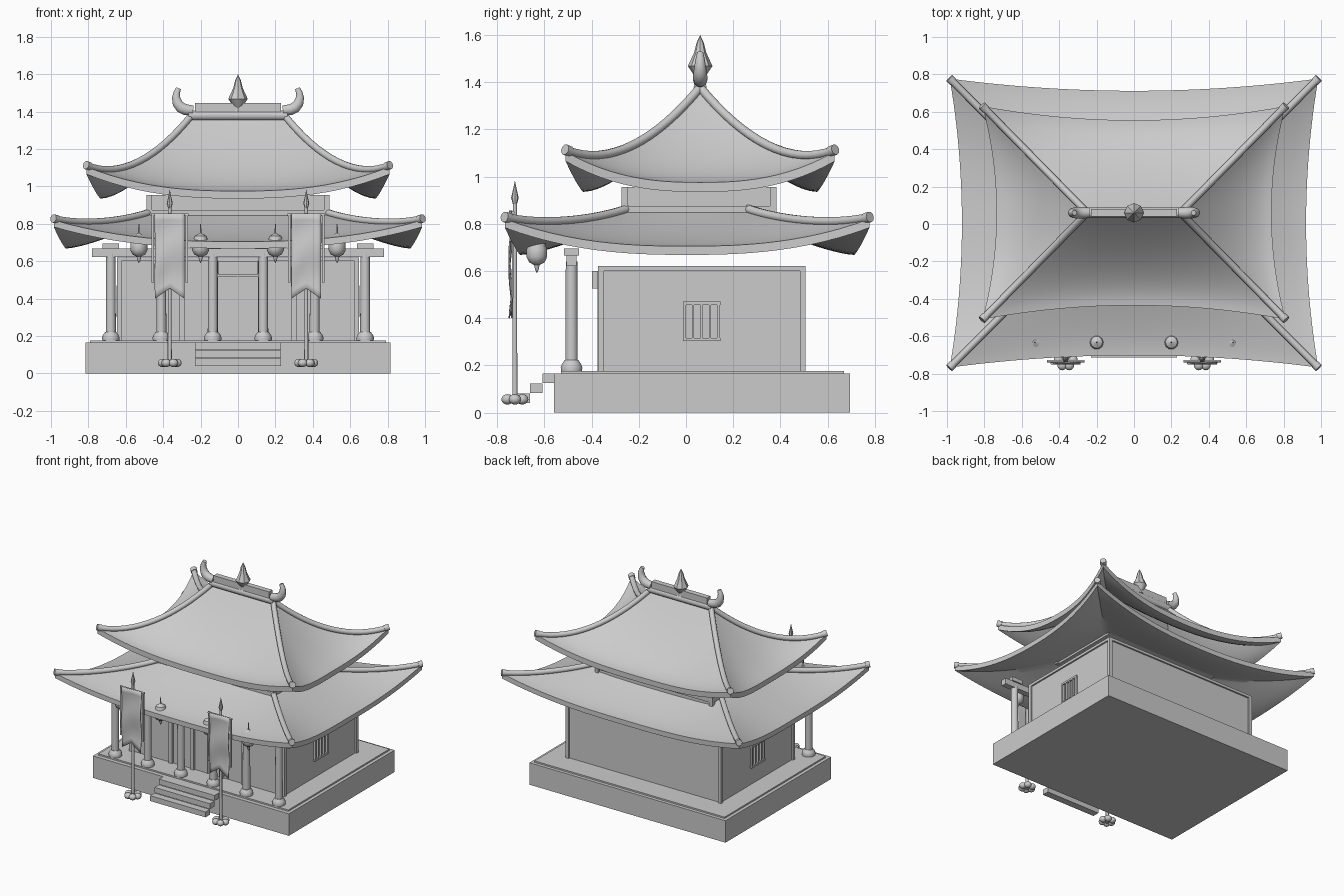
import bpy, bmesh, math
from mathutils import Vector

if "Cube" in bpy.data.objects:
    bpy.data.objects.remove(bpy.data.objects["Cube"])


def finish(name, bm, angle=None):
    bmesh.ops.recalc_face_normals(bm, faces=bm.faces[:])
    me = bpy.data.meshes.new(name)
    bm.to_mesh(me)
    bm.free()
    ob = bpy.data.objects.new(name, me)
    bpy.context.collection.objects.link(ob)
    if angle:
        me.shade_smooth()
        me.set_sharp_from_angle(angle=math.radians(angle))
    return ob


def box(name, x0, x1, y0, y1, z0, z1):
    bm = bmesh.new()
    bmesh.ops.create_cube(bm, size=1)
    for v in bm.verts:
        v.co = Vector(((x0 + x1) / 2 + v.co.x * (x1 - x0), (y0 + y1) / 2 + v.co.y * (y1 - y0),
                       (z0 + z1) / 2 + v.co.z * (z1 - z0)))
    return finish(name, bm)


def lathe(name, prof, x, y, n=12):
    bm = bmesh.new()
    rings = [[bm.verts.new((x + r * math.cos(2 * math.pi * i / n), y + r * math.sin(2 * math.pi * i / n), z))
              for i in range(n)] for r, z in prof]
    for a, b in zip(rings, rings[1:]):
        for i in range(n):
            bm.faces.new((a[i], a[(i + 1) % n], b[(i + 1) % n], b[i]))
    bm.faces.new(rings[0])
    bm.faces.new(rings[-1])
    bmesh.ops.remove_doubles(bm, verts=bm.verts[:], dist=1e-5)
    return finish(name, bm, 40)


def tube(name, pts, radius, scales=None, res=3):
    cu = bpy.data.curves.new(name, 'CURVE')
    cu.dimensions = '3D'
    cu.bevel_depth = radius
    cu.bevel_resolution = res
    cu.use_fill_caps = True
    sp = cu.splines.new('POLY')
    sp.points.add(len(pts) - 1)
    for i, p in enumerate(pts):
        sp.points[i].co = (*p, 1)
        sp.points[i].radius = scales[i] if scales else 1
    tmp = bpy.data.objects.new(name + "_path", cu)
    bpy.context.collection.objects.link(tmp)
    dg = bpy.context.evaluated_depsgraph_get()
    me = bpy.data.meshes.new_from_object(tmp.evaluated_get(dg))
    bpy.data.objects.remove(tmp)
    bm = bmesh.new()
    bm.from_mesh(me)
    bmesh.ops.remove_doubles(bm, verts=bm.verts[:], dist=1e-5)
    return finish(name, bm, 50)


# swept hip roof: inner rectangle a, outer rectangle b, eaves lifted at the corners
def roof(name, cy, a, b, z_in, z_eave, lift, power, lift_pow, flare, thick, closed):
    N, M = 24, 14

    def point(t, side, s):
        hx, hy = a[0] + (b[0] - a[0]) * t, a[1] + (b[1] - a[1]) * t
        f = flare * t * t * (1 - s * s)
        x, y = [(s * hx, f - hy), (hx - f, s * hy), (-s * hx, hy - f), (f - hx, -s * hy)][side]
        sag = 1 - max(0.0, 1 - t) ** power
        z = z_in + (z_eave - z_in) * sag + lift * t ** lift_pow * abs(s) ** 2.5
        return Vector((x, y + cy, z))

    bm = bmesh.new()
    layers = [(i / M, 0) for i in range(M + 1)] + [(i / M, thick) for i in range(M, -1, -1)]
    rings = [[bm.verts.new(point(t, k // N, -1 + 2 * (k % N) / N) - Vector((0, 0, d)))
              for k in range(4 * N)] for t, d in layers]
    for p, q in zip(rings, rings[1:] + ([rings[0]] if closed else [])):
        for k in range(4 * N):
            j = (k + 1) % (4 * N)
            bm.faces.new((p[k], q[k], q[j], p[j]))
    bmesh.ops.remove_doubles(bm, verts=bm.verts[:], dist=1e-5)
    finish(name, bm, 35)
    # round hip ridges with a thicker end cap
    for side in range(4):
        ts = [i / 16 for i in range(16)] + [0.965, 0.966, 1.005]
        pts = [point(t, side, -1) + Vector((0, 0, 0.008)) for t in ts]
        tube(name + "_hip_ridge", pts, 0.019, [1] * 17 + [1.2] * 2)


# stone platform and steps
box("platform", -.815, .815, -.56, .695, 0, .165)
box("platform_top", -.79, .79, -.53, .67, .165, .176)
for i in range(3):
    y = -.555 - .053 * i
    box("step", -.23, .23, y - .053, y, .125 - .042 * i, .165 - .042 * i)

# main hall with frame
box("hall_wall", -.635, .635, -.36, .495, .17, .61)
for x in (-.635, .635):
    for y in (-.36, .495):
        box("hall_corner_post", x - .012, x + .012, y - .012, y + .012, .17, .62)
    box("hall_side_rail", x - .012, x + .012, -.36, .495, .60, .62)
for y in (-.36, .495):
    box("hall_rail", -.635, .635, y - .012, y + .012, .60, .62)
for x in (-.3, -.12, .12, .3):
    box("door_post", x - .014, x + .014, -.374, -.35, .175, .60)
box("door_lintel", -.12, .12, -.372, -.35, .515, .535)
box("door_seam", -.004, .004, -.366, -.35, .175, .515)
box("door_plaque", -.105, .105, -.398, -.37, .525, .60)

# side windows
for s in (-1, 1):
    x0, x1 = sorted((s * .63, s * .65))
    for y in (-.005, .138):
        box("window_jamb", x0, x1, y - .006, y + .006, .305, .468)
    for z in (.31, .463):
        box("window_rail", x0, x1, -.013, .146, z - .007, z + .007)
    for y in (.03, .066, .102):
        box("window_bar", x0, x1, y - .004, y + .004, .31, .463)

# porch columns, beam and brackets
for x in (.135, .41, .68):
    for s in (-1, 1):
        lathe("porch_column", [(.027, .18), (.025, .64)], s * x, -.485, 14)
        lathe("column_base", [(.045, .175), (.047, .19), (.042, .205), (.03, .222)], s * x, -.485, 14)
        box("column_bracket", s * x - .045, s * x + .045, -.517, -.453, .665, .695)
box("porch_beam", -.78, .78, -.507, -.463, .622, .667)

# upper storey
box("upper_wall", -.475, .475, -.26, .37, .80, .955)
for x in (-.475, .475):
    for y in (-.26, .37):
        box("upper_post", x - .014, x + .014, y - .014, y + .014, .80, .955)
box("upper_sill", -.488, .488, -.273, .383, .84, .875)

# roofs
roof("lower_roof", .005, (.47, .255), (.985, .772), .855, .705, .115, 1.5, 1.3, .065, .037, True)
roof("upper_roof", .06, (.25, 0), (.81, .57), 1.37, .975, .13, 1.75, 2, .075, .04, False)

# main ridge, horns and finial
tube("main_ridge", [(-.265, .06, 1.38), (.265, .06, 1.38)], .028)
box("ridge_crest", -.23, .23, .04, .08, 1.39, 1.447)
for s in (-1, 1):
    pts = [(.24, 1.405), (.28, 1.41), (.306, 1.422), (.324, 1.445), (.331, 1.475), (.328, 1.5), (.318, 1.525)]
    tube("ridge_horn", [(s * x, .06, z) for x, z in pts], .031, [.9, 1, 1, .9, .75, .6, .45])
lathe("finial", [(.028, 1.40), (.02, 1.42), (.052, 1.468), (.026, 1.525), (.016, 1.565), (0, 1.6)], 0, .06, 8)

# lanterns hanging under the front eave
for x in (-.53, -.2, .2, .53):
    lathe("lantern", [(0, .59), (.008, .605), (.012, .625), (.035, .637), (.046, .66), (.046, .69),
                      (.036, .72), (.032, .735), (.008, .748), (.004, .75), (.003, .80)], x, -.632, 10)

# banners on poles with stone piles
for cx in (-.365, .365):
    lathe("banner_pole", [(.011, .04), (.009, .89)], cx, -.725, 10)
    lathe("pole_tip", [(.008, .88), (.016, .91), (.008, .945), (0, .985)], cx, -.725, 8)
    tube("banner_crossbar", [(cx - .1, -.733, .848), (cx + .1, -.733, .848)], .007)
    bm = bmesh.new()
    grid = []
    for r in range(13):
        row = []
        for c in range(9):
            u = c / 4 - 1
            z = .855 + (.40 + .055 * (1 - abs(u)) - .855) * r / 12
            row.append(bm.verts.new((cx + u * .08, -.746 + .006 * math.sin(r * .8 + u), z)))
        grid.append(row)
    for r in range(12):
        for c in range(8):
            bm.faces.new((grid[r][c], grid[r + 1][c], grid[r + 1][c + 1], grid[r][c + 1]))
    cloth = finish("banner_cloth", bm, 40)
    mod = cloth.modifiers.new("thickness", 'SOLIDIFY')
    mod.thickness = .006
    for s in (-1, 1):
        x = cx + s * .091
        box("banner_ribbon", x - .007, x + .007, -.738, -.730, .485, .848)
    for i in range(6):
        bm = bmesh.new()
        bmesh.ops.create_uvsphere(bm, u_segments=12, v_segments=8, radius=.026)
        a = i * math.pi / 3
        bmesh.ops.scale(bm, vec=(1, 1, .85), verts=bm.verts[:])
        bmesh.ops.translate(bm, vec=(cx + .038 * math.cos(a), -.725 + .036 * math.sin(a), .056), verts=bm.verts[:])
        finish("base_stone", bm, 60)
